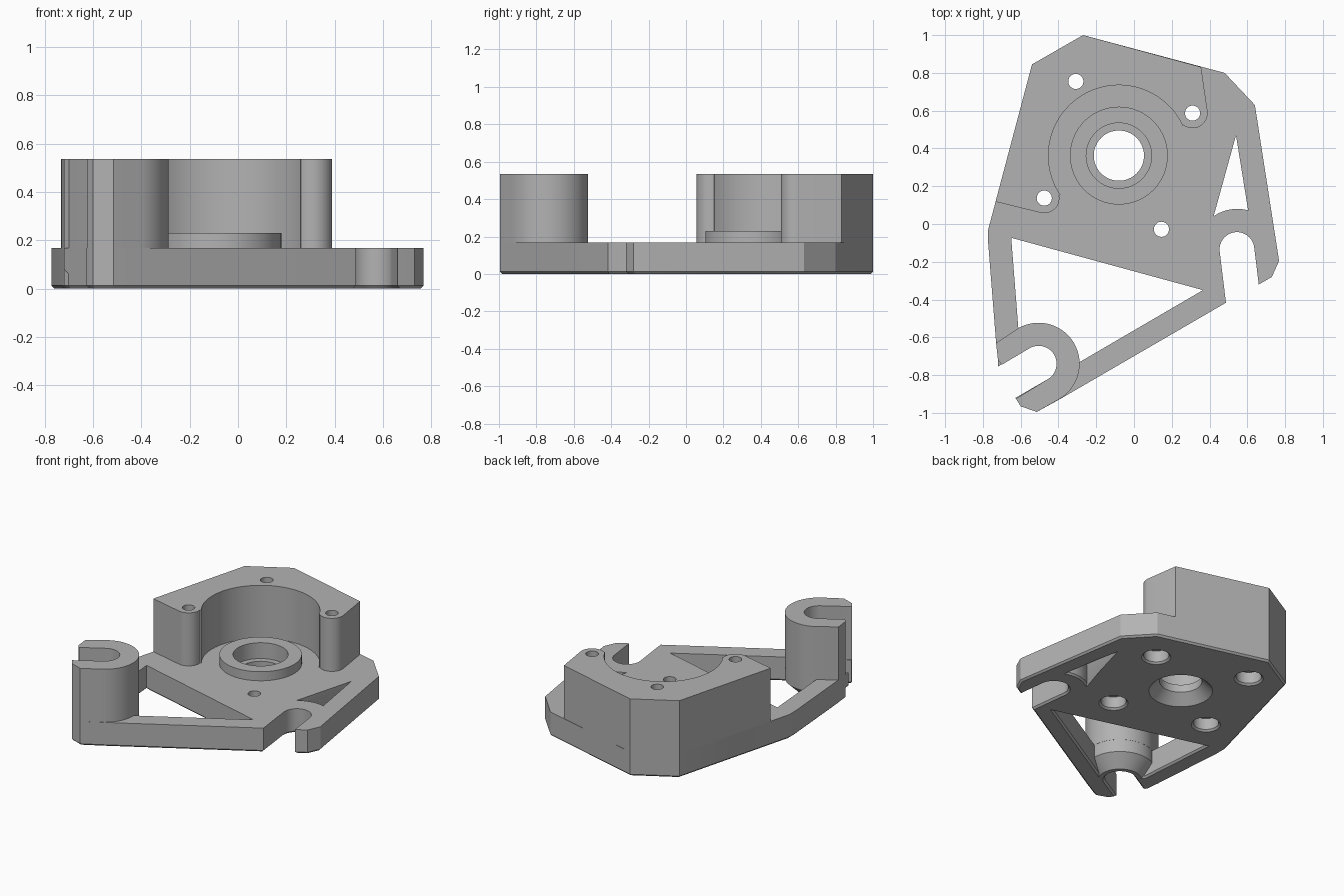
import bpy
import bmesh
from math import cos, sin, radians, pi
from mathutils import Vector

if "Cube" in bpy.data.objects:
    bpy.data.objects.remove(bpy.data.objects["Cube"], do_unlink=True)

grey = bpy.data.materials.new("plain grey")
grey.use_nodes = True
grey.diffuse_color = (0.45, 0.45, 0.45, 1)
grey.node_tree.nodes["Principled BSDF"].inputs["Base Color"].default_value = (0.45, 0.45, 0.45, 1)

PLATE, TOP, LIP = 0.167, 0.535, 0.012


def arc(c, r, a0, a1, n=24):
    angles = [radians(a0 + (a1 - a0) * i / n) for i in range(n + 1)]
    return [(c[0] + r * cos(a), c[1] + r * sin(a)) for a in angles]


def offset(pts, d):
    """Move every side of a counter-clockwise polygon inward by d."""
    out = []
    for i, p in enumerate(pts):
        a = (p - pts[i - 1]).normalized()
        b = (pts[(i + 1) % len(pts)] - p).normalized()
        na, nb = Vector((-a.y, a.x)), Vector((-b.y, b.x))
        out.append(p + (na + nb) * d / max(1 + na.dot(nb), 0.3))
    return out


def new_object(name, bm):
    bmesh.ops.recalc_face_normals(bm, faces=bm.faces[:])
    mesh = bpy.data.meshes.new(name)
    bm.to_mesh(mesh)
    bm.free()
    mesh.materials.append(grey)
    ob = bpy.data.objects.new(name, mesh)
    bpy.context.collection.objects.link(ob)
    return ob


def skin(name, rings):
    """Join a stack of equal rings and cap both ends."""
    bm = bmesh.new()
    loops = [[bm.verts.new(p) for p in ring] for ring in rings]
    for low, high in zip(loops, loops[1:]):
        for i in range(len(low)):
            bm.faces.new((low[i - 1], low[i], high[i], high[i - 1]))
    bm.faces.new(loops[0])
    bm.faces.new(loops[-1])
    return new_object(name, bm)


def prism(name, pts, z0, z1, lip=0.0):
    """Extruded outline; a positive lip chamfers the bottom, a negative one flares it."""
    pts = [Vector(p) for p in pts]
    if sum(pts[i - 1].cross(pts[i]) for i in range(len(pts))) < 0:
        pts.reverse()
    levels = [(pts, z0 + abs(lip)), (pts, z1)]
    if lip:
        levels.insert(0, (offset(pts, lip), z0))
    return skin(name, [[(p.x, p.y, z) for p in ring] for ring, z in levels])


def turned(name, profile, c, n=64):
    return skin(name, [[(c[0] + r * cos(2 * pi * i / n), c[1] + r * sin(2 * pi * i / n), z)
                        for i in range(n)] for r, z in profile])


def cut(ob, cutters):
    bpy.context.view_layer.objects.active = ob
    for c in cutters:
        mod = ob.modifiers.new("cut", "BOOLEAN")
        mod.operation, mod.solver, mod.object = "DIFFERENCE", "EXACT", c
        bpy.ops.object.modifier_apply(modifier=mod.name)


def flared(name, pts):
    """Cutter that leaves a small chamfer on the underside."""
    return prism(name, pts, -0.02, 0.7, -(LIP + 0.02))


def slot(name, c, r, heading):
    d = Vector((cos(radians(heading)), sin(radians(heading))))
    ends = [Vector(c) + d * 0.5 + Vector((-d.y, d.x)) * r * s for s in (-1, 1)]
    return flared(name, arc(c, r, heading + 90, heading + 270) + [tuple(e) for e in ends])


axis = (-0.08, 0.362)       # bearing centre
hook = (-0.505, -0.74)      # tall hook centre
notch = (0.545, -0.135)     # low notch centre
screws = [(-0.308, 0.755), (0.31, 0.587), (-0.475, 0.137), (0.145, -0.028)]

# Cutters
hook_slot = slot("hook_slot_cutter", hook, 0.095, 210)
notch_slot = slot("notch_cutter", notch, 0.092, 277)
large_window = flared("large_window_cutter", [(-0.65, -0.073), (0.365, -0.35),
                                              (-0.42, -0.808), (-0.607, -0.62)])
small_window = flared("small_window_cutter", [(0.54, 0.47)] + arc(notch, 0.215, 125, 74, 12))
bore = turned("bore_cutter", [(0.22, -0.02), (0.133, 0.067), (0.133, 0.12),
                              (0.173, 0.12), (0.173, 0.3)], axis)
screw_holes = [turned("screw_cutter", [(0.112, -0.02), (0.08, LIP), (0.08, 0.09),
                                       (0.04, 0.09), (0.04, 0.7)], s, 32) for s in screws]

# Base plate
base_plate = prism("base_plate", [
    (-0.27, 1.0), (-0.54, 0.845), (-0.772, -0.03), (-0.772, -0.1), (-0.73, -0.63),
    (-0.72, -0.72), (-0.70, -0.745), (-0.625, -0.925), (-0.60, -0.965), (-0.515, -0.995),
    (-0.397, -0.93), (0.49, -0.415), (0.67, -0.315), (0.73, -0.28), (0.768, -0.195),
    (0.64, 0.63), (0.48, 0.80)], 0, PLATE, LIP)
cut(base_plate, [hook_slot, notch_slot, large_window, small_window, bore] + screw_holes)

# Tall housing wrapped around the bearing
housing = prism("housing_wall",
                [(-0.27, 1.0), (-0.54, 0.845), (-0.733, 0.118)]
                + arc(screws[2], 0.08, -105, 10, 12)
                + arc(axis, 0.373, 214, 25, 48)
                + arc(screws[1], 0.08, -128, 8, 12)
                + [(0.355, 0.831)], PLATE, TOP)
cut(housing, screw_holes)

# Raised bearing ring
bearing_ring = turned("bearing_ring", [(0.259, PLATE - 0.01), (0.259, 0.23)], axis)
cut(bearing_ring, [bore])

# Tall open hook and its tapered foot
hook_post = prism("hook_post",
                  arc(hook, 0.217, 120, -60, 36)
                  + [(-0.515, -0.995), (-0.60, -0.965), (-0.625, -0.925)]
                  + arc(hook, 0.095, -60, 120)
                  + [(-0.70, -0.745), (-0.72, -0.72), (-0.73, -0.63)], PLATE, TOP)
hook_foot = turned("hook_foot", [(0.135, 0.0), (0.216, 0.08), (0.216, PLATE)], hook)
cut(hook_foot, [hook_slot])

for helper in [hook_slot, notch_slot, large_window, small_window, bore] + screw_holes:
    bpy.data.objects.remove(helper, do_unlink=True)

# Smooth the round walls, keep the edges crisp
for ob in (base_plate, housing, bearing_ring, hook_post, hook_foot):
    bpy.ops.object.select_all(action="DESELECT")
    ob.select_set(True)
    bpy.context.view_layer.objects.active = ob
    bpy.ops.object.shade_smooth_by_angle(angle=radians(25))
